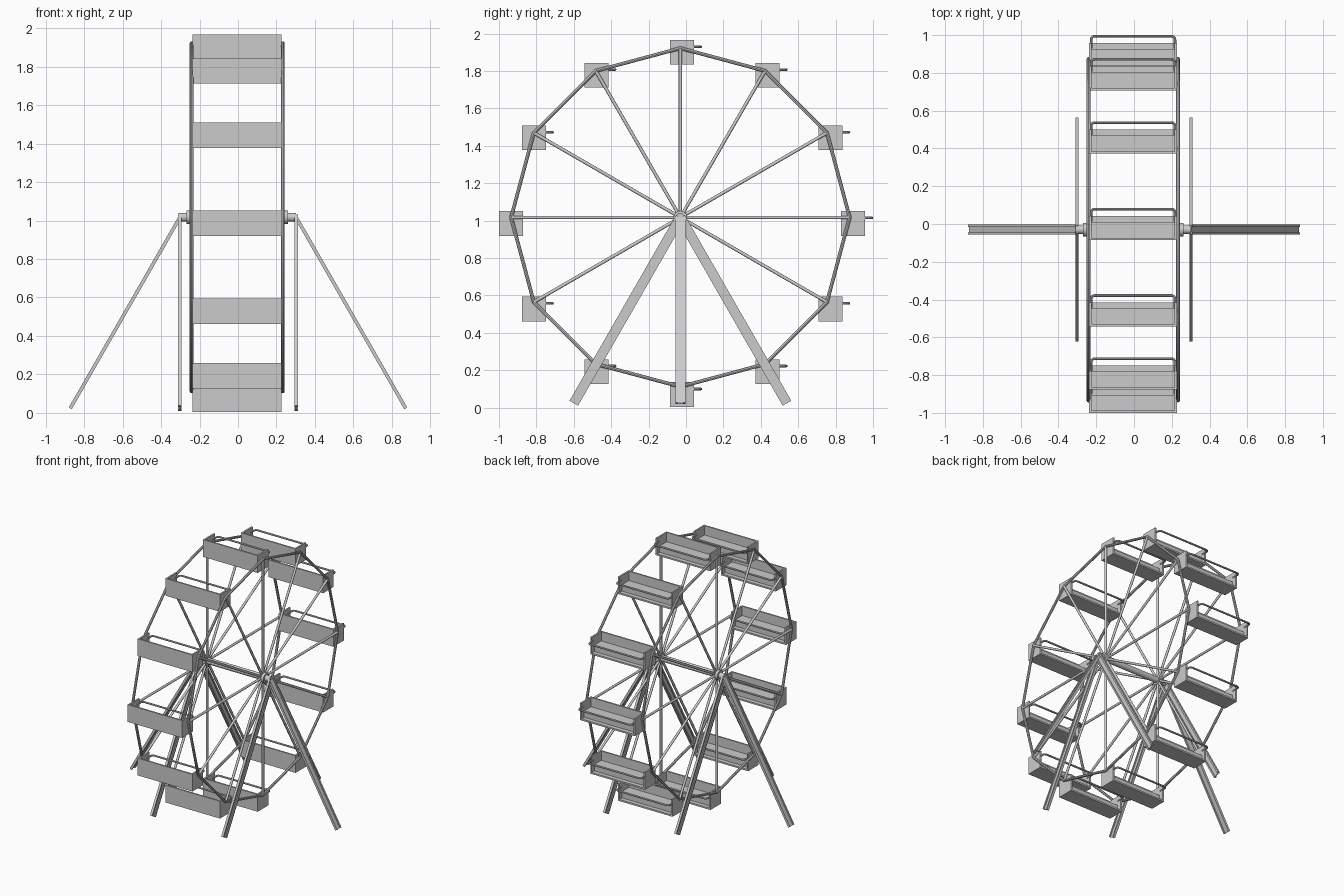
import bpy, bmesh
from math import sin, cos, pi, radians
from mathutils import Vector, Matrix

if "Cube" in bpy.data.objects:
    bpy.data.objects.remove(bpy.data.objects["Cube"], do_unlink=True)

HUB = Vector((-0.004, -0.03, 1.017))      # axle centre
CAR_HUB = Vector((-0.005, -0.021, 0.985))  # centre of the ring of cars
RIM_R, CAR_R, COUNT = 0.905, 0.915, 12
RIM_X = 0.237


def add_object(name, mesh):
    obj = bpy.data.objects.new(name, mesh)
    bpy.context.collection.objects.link(obj)
    return obj


def finish(name, bm, smooth=False):
    bmesh.ops.recalc_face_normals(bm, faces=bm.faces)
    mesh = bpy.data.meshes.new(name)
    bm.to_mesh(mesh)
    bm.free()
    obj = add_object(name, mesh)
    if smooth:
        smooth_object(obj)
    return obj


def smooth_object(obj):
    bpy.ops.object.select_all(action='DESELECT')
    obj.select_set(True)
    bpy.context.view_layer.objects.active = obj
    bpy.ops.object.shade_smooth_by_angle(angle=radians(35))


def add_rod(bm, a, b, radius, sides=12):
    d = b - a
    matrix = Matrix.Translation((a + b) / 2) @ d.to_track_quat('Z', 'Y').to_matrix().to_4x4()
    bmesh.ops.create_cone(bm, cap_ends=True, segments=sides, radius1=radius,
                          radius2=radius, depth=d.length, matrix=matrix)


def add_box(bm, low, high):
    low, high = Vector(low), Vector(high)
    matrix = Matrix.Translation((low + high) / 2) @ Matrix.Diagonal((*(high - low), 1))
    bmesh.ops.create_cube(bm, size=1, matrix=matrix)


def tube(name, points, radius, closed=False):
    # Bevelled path turned into a mesh
    curve = bpy.data.curves.new(name, 'CURVE')
    curve.dimensions = '3D'
    curve.bevel_depth = radius
    curve.bevel_resolution = 2
    curve.use_fill_caps = not closed
    spline = curve.splines.new('POLY')
    spline.points.add(len(points) - 1)
    for p, co in zip(spline.points, points):
        p.co = (*co, 1)
    spline.use_cyclic_u = closed
    obj = add_object(name, curve)
    bpy.ops.object.select_all(action='DESELECT')
    obj.select_set(True)
    bpy.context.view_layer.objects.active = obj
    bpy.ops.object.convert(target='MESH')
    obj = bpy.context.view_layer.objects.active
    smooth_object(obj)
    return obj


def beam(name, a, b, wide):
    # H-section beam: 'wide' is the direction of its broad face
    along = (b - a).normalized()
    thin = along.cross(wide).normalized()
    w, t, lip, web = 0.0265, 0.009, 0.015, 0.003
    quarter = [(w, t), (lip, t), (lip, web)]
    left = [(-u, v) for u, v in reversed(quarter)]
    outline = quarter + left
    outline += [(-u, -v) for u, v in quarter] + [(u, -v) for u, v in reversed(quarter)]
    bm = bmesh.new()
    face = bm.faces.new([bm.verts.new(a + wide * u + thin * v) for u, v in outline])
    new = bmesh.ops.extrude_face_region(bm, geom=[face])
    bmesh.ops.translate(bm, vec=b - a,
                        verts=[g for g in new["geom"] if isinstance(g, bmesh.types.BMVert)])
    return finish(name, bm)


def ring_point(centre, radius, i, x=0):
    angle = 2 * pi * i / COUNT
    return centre + Vector((x, radius * sin(angle), radius * cos(angle)))


# Wheel, hub and supports on each side
for side, label in ((1, "left"), (-1, "right")):
    x = side * RIM_X
    tube(label + "_rim", [ring_point(HUB, RIM_R, i, x) for i in range(COUNT)], 0.01, True)

    bm = bmesh.new()
    for i in range(COUNT):
        add_rod(bm, ring_point(HUB, 0, i, x), ring_point(HUB, RIM_R, i, x), 0.009)
    finish(label + "_spokes", bm, True)

    bm = bmesh.new()
    add_rod(bm, HUB + Vector((side * 0.225, 0, 0)), HUB + Vector((side * 0.265, 0, 0)), 0.036, 24)
    finish(label + "_hub", bm, True)

    # Front, back and outward legs, each leaning thirty degrees
    run, drop = 0.57, 0.993
    top = Vector((side * 0.302, HUB.y, HUB.z))
    for name, lean in (("front_leg", Vector((0, -1, 0))),
                       ("back_leg", Vector((0, 1, 0))),
                       ("side_leg", Vector((side, 0, 0)))):
        foot = top + lean * run - Vector((0, 0, drop))
        if name == "side_leg":
            wide = Vector((0, 1, 0))
        else:
            wide = (foot - top).normalized().cross(Vector((1, 0, 0)))
        beam(label + "_" + name, top, foot, wide)

# Axle through both hubs
bm = bmesh.new()
add_rod(bm, HUB - Vector((0.306, 0, 0)), HUB + Vector((0.306, 0, 0)), 0.023, 24)
finish("axle", bm, True)

# Car body: floor, backrest, two ends and a seat, open toward the back
W, D, H, T = 0.232, 0.064, 0.066, 0.012
bm = bmesh.new()
add_box(bm, (-W, -D, -H), (W, D, -H + T))
add_box(bm, (-W, -D, -H + T), (W, -D + T, H))
for s in (-1, 1):
    x0, x1 = sorted((s * W, s * (W - T)))
    add_box(bm, (x0, -D + T, -H + T), (x1, D, H))
add_box(bm, (-W + T, -D + T, -H + T), (W - T, 0.032, -0.005))
car = finish("car_1", bm)

# Safety bar with rounded corners
BX, BY, R = 0.222, 0.1, 0.018
half = [(BX, 0.035)]
half += [(BX - R + R * cos(a * pi / 8), BY - R + R * sin(a * pi / 8)) for a in range(5)]
path = [(x, y, 0.03) for x, y in half] + [(-x, y, 0.03) for x, y in reversed(half)]
bar = tube("safety_bar_1", path, 0.007)

# Cars stay upright all round the wheel
for i in range(COUNT):
    place = ring_point(CAR_HUB, CAR_R, i)
    for part, name in ((car, "car_"), (bar, "safety_bar_")):
        obj = part if i == 0 else add_object(name + str(i + 1), part.data)
        obj.location = place
